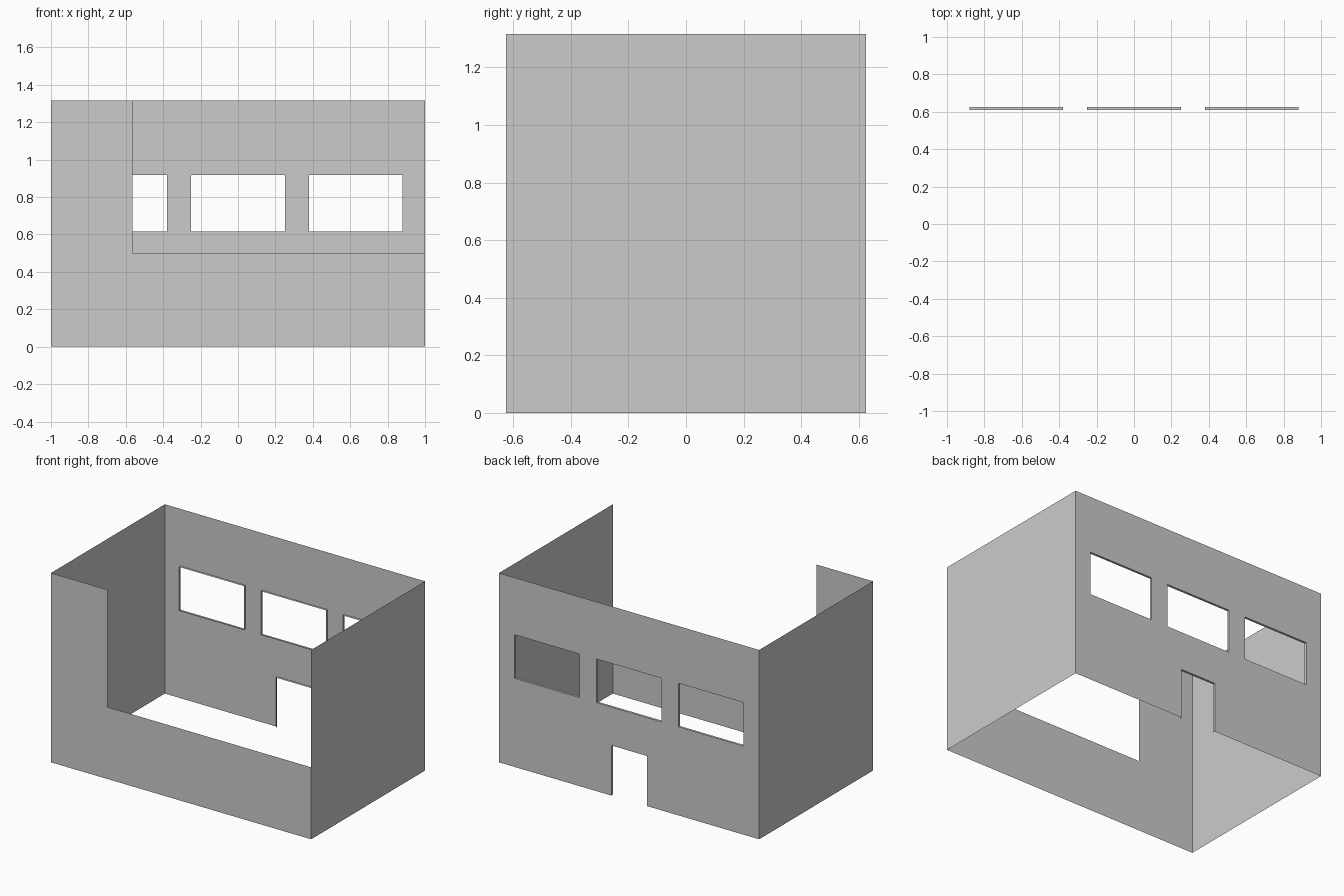
import bpy, bmesh

if "Cube" in bpy.data.objects:
    bpy.data.objects.remove(bpy.data.objects["Cube"])

HX, HY, H = 1.0, 0.625, 1.315      # half width, half depth, wall height
REVEAL = 0.016                     # depth of opening linings


def make_object(name, quads):
    """Build a mesh from four-cornered faces and weld shared corners."""
    bm = bmesh.new()
    for q in quads:
        bm.faces.new([bm.verts.new(p) for p in q])
    bmesh.ops.remove_doubles(bm, verts=bm.verts, dist=1e-5)
    me = bpy.data.meshes.new(name)
    bm.to_mesh(me)
    bm.free()
    ob = bpy.data.objects.new(name, me)
    bpy.context.collection.objects.link(ob)
    return ob


def wall_x(y, openings, outward):
    """Flat wall along x at depth y, leaving out the rectangular openings."""
    xs = sorted({-HX, HX, *[v for o in openings for v in o[:2]]})
    zs = sorted({0, H, *[v for o in openings for v in o[2:]]})
    quads = []
    for a, b in zip(xs, xs[1:]):
        for c, d in zip(zs, zs[1:]):
            mx, mz = (a + b) / 2, (c + d) / 2
            if any(o[0] < mx < o[1] and o[2] < mz < o[3] for o in openings):
                continue
            q = [(a, y, c), (b, y, c), (b, y, d), (a, y, d)]
            quads.append(q if outward < 0 else q[::-1])
    return quads


def lining(x0, x1, z0, z1, sill=True):
    """Thin strips around an opening, reaching into the room."""
    pts = [(x0, z0), (x0, z1), (x1, z1), (x1, z0)]
    if sill:
        pts.append(pts[0])
    return [[(ax, HY, az), (bx, HY, bz), (bx, HY - REVEAL, bz), (ax, HY - REVEAL, az)]
            for (ax, az), (bx, bz) in zip(pts, pts[1:])]


# Back wall with three windows and a doorway
windows = [(c - 0.25, c + 0.25, 0.615, 0.918) for c in (-0.63, 0, 0.63)]
door = (-0.136, 0.136, 0, 0.348)
make_object("back_wall", wall_x(HY, windows + [door], 1))
for i, w in enumerate(windows):
    make_object(f"window_lining_{i + 1}", lining(*w))
make_object("door_lining", lining(*door, sill=False))

# Front wall, cut down low except for the left part
make_object("front_wall", wall_x(-HY, [(-0.565, HX, 0.5, H)], -1))

# Side walls
for name, s in (("left_wall", -1), ("right_wall", 1)):
    x = s * HX
    make_object(name, [[(x, -s * HY, 0), (x, s * HY, 0), (x, s * HY, H), (x, -s * HY, H)]])
